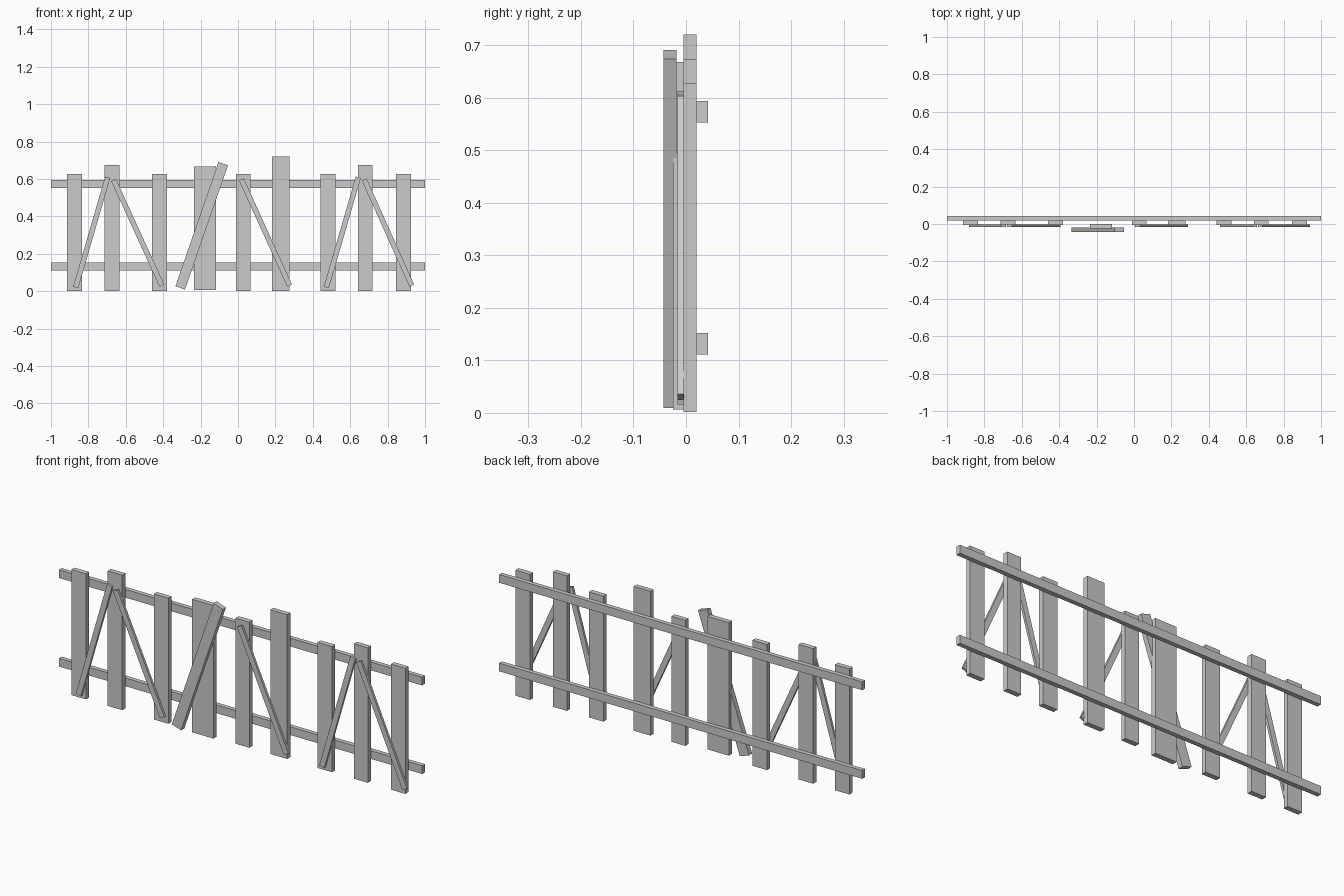
import bpy, bmesh, math
from mathutils import Matrix, Vector

if "Cube" in bpy.data.objects:
    bpy.data.objects.remove(bpy.data.objects["Cube"])


def board(name, a, b, width, y0, y1):
    """Flat board running from a to b in the x-z plane, spanning y0..y1."""
    dx, dz = b[0] - a[0], b[1] - a[1]
    bm = bmesh.new()
    bmesh.ops.create_cube(bm, size=1)
    bmesh.ops.scale(bm, verts=bm.verts, vec=(width, y1 - y0, math.hypot(dx, dz)))
    me = bpy.data.meshes.new(name)
    bm.to_mesh(me)
    bm.free()
    ob = bpy.data.objects.new(name, me)
    centre = Vector(((a[0] + b[0]) / 2, (y0 + y1) / 2, (a[1] + b[1]) / 2))
    ob.matrix_world = Matrix.Translation(centre) @ Matrix.Rotation(math.atan2(dx, dz), 4, 'Y')
    bpy.context.collection.objects.link(ob)
    return ob


# Horizontal rails at the back
for name, z in (("lower_rail", 0.132), ("upper_rail", 0.573)):
    board(name, (-1, z), (1, z), 0.041, 0.02, 0.042)

# Upright pickets: centre x, width, top
pickets = [(-0.874, 0.08, 0.627), (-0.674, 0.08, 0.674), (-0.42, 0.08, 0.627),
           (0.028, 0.076, 0.627), (0.228, 0.093, 0.72), (0.481, 0.08, 0.627),
           (0.68, 0.077, 0.674), (0.885, 0.08, 0.627)]
for i, (x, w, top) in enumerate(pickets):
    board(f"picket_{i + 1}", (x, 0.002), (x, top), w, -0.005, 0.02)

# Wide loose picket set forward of the others
board("wide_picket", (-0.177, 0.006), (-0.177, 0.668), 0.117, -0.025, 0.0)

# Thin diagonal braces on the front
braces = [((-0.868, 0.02), (-0.697, 0.609)), ((-0.407, 0.03), (-0.665, 0.594)),
          ((0.276, 0.03), (0.018, 0.598)), ((0.472, 0.02), (0.643, 0.609)),
          ((0.929, 0.03), (0.675, 0.597))]
for i, (a, b) in enumerate(braces):
    board(f"brace_{i + 1}", a, b, 0.028, -0.016, -0.004)

# Leaning plank nailed over the wide picket
board("leaning_plank", (-0.309, 0.018), (-0.079, 0.682), 0.054, -0.043, -0.018)
